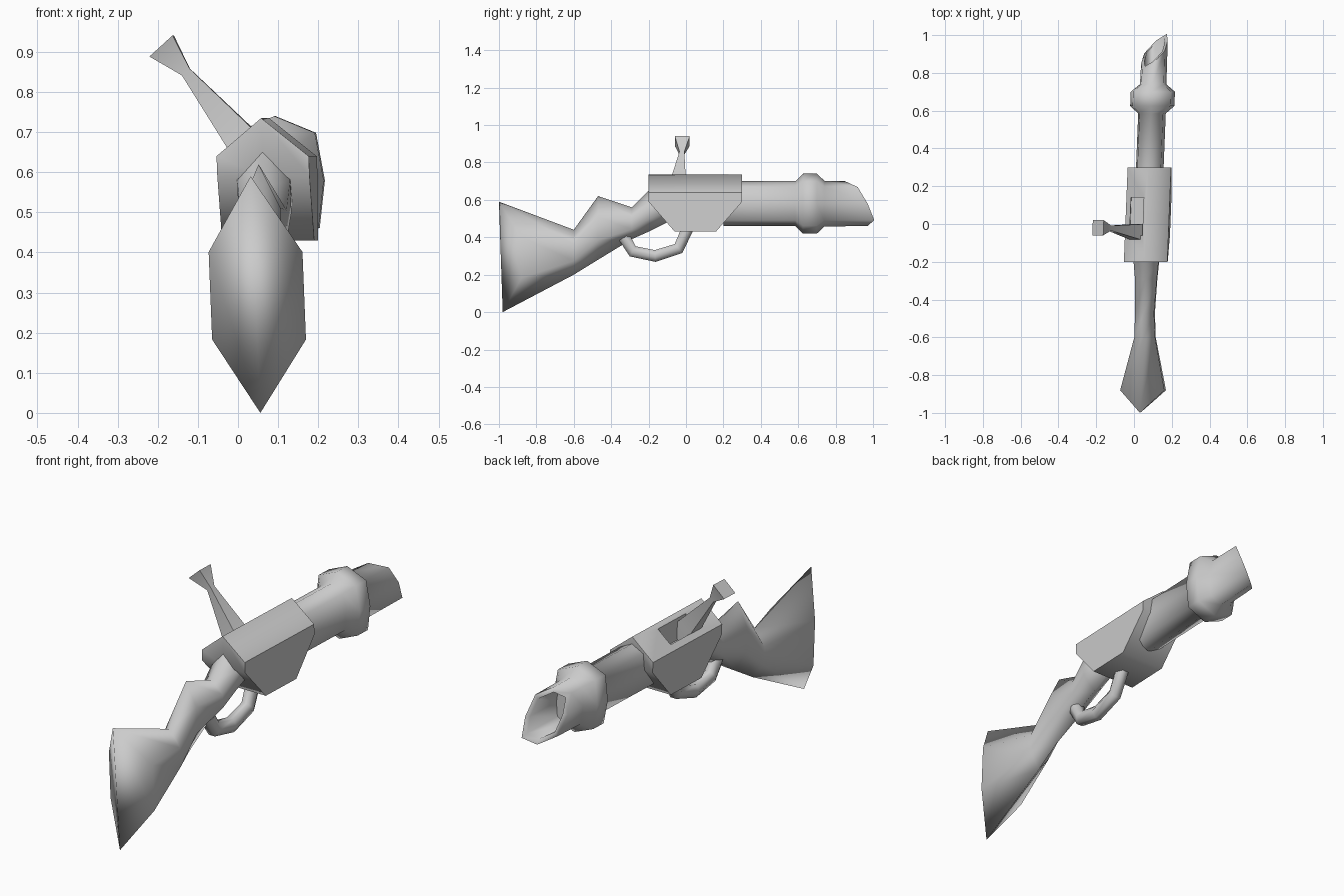
import bpy
import bmesh
from math import radians
from mathutils import Vector

cube = bpy.data.objects.get("Cube")
if cube:
    bpy.data.objects.remove(cube)

grey = bpy.data.materials.new("light grey")
grey.use_nodes = True
grey.diffuse_color = (0.6, 0.6, 0.6, 1)
grey.node_tree.nodes["Principled BSDF"].inputs["Base Color"].default_value = (0.6, 0.6, 0.6, 1)


def loft(name, rings, angle, split_start=False):
    """Skin a run of equal rings and close both ends."""
    bm = bmesh.new()
    loops = [[bm.verts.new(p) for p in ring] for ring in rings]
    n = len(loops[0])
    for a, b in zip(loops, loops[1:]):
        for i in range(n):
            j = (i + 1) % n
            bm.faces.new((a[i], a[j], b[j], b[i]))
    first = loops[0]
    if split_start:                       # end folded along a centre ridge
        half = n // 2
        bm.faces.new(first[:half + 1])
        bm.faces.new(first[half:] + first[:1])
    else:
        bm.faces.new(first)
    bm.faces.new(loops[-1])
    bmesh.ops.recalc_face_normals(bm, faces=bm.faces)
    mesh = bpy.data.meshes.new(name)
    bm.to_mesh(mesh)
    bm.free()
    mesh.materials.append(grey)
    obj = bpy.data.objects.new(name, mesh)
    bpy.context.collection.objects.link(obj)
    bpy.ops.object.select_all(action='DESELECT')
    obj.select_set(True)
    bpy.context.view_layer.objects.active = obj
    bpy.ops.object.shade_smooth_by_angle(angle=radians(angle))
    return obj


# Stock: six-sided sections with a ridge above and below
def stock_ring(y, half, top, bottom, side_y=None, low_y=None):
    side_y = y if side_y is None else side_y
    low_y = y if low_y is None else low_y
    upper = bottom + 0.68 * (top - bottom)
    lower = bottom + 0.31 * (top - bottom)
    return [(0, y, top), (half, side_y, upper), (half, side_y, lower),
            (0, low_y, bottom), (-half, side_y, lower), (-half, side_y, upper)]


stock = loft("stock", [
    stock_ring(-1, 0.117, 0.59, 0.0, -0.88, -0.98),
    stock_ring(-0.6, 0.055, 0.44, 0.2),
    stock_ring(-0.47, 0.05, 0.62, 0.28),
    stock_ring(-0.29, 0.058, 0.56, 0.39),
    stock_ring(-0.2, 0.066, 0.65, 0.43),
    stock_ring(-0.08, 0.067, 0.68, 0.49)], 110, split_start=True)


# Receiver: side outline carried across the width, raised at the middle
def receiver_ring(x, top):
    return [(x, -0.2, top), (x, -0.2, 0.59), (x, -0.06, 0.43),
            (x, 0.16, 0.43), (x, 0.3, 0.59), (x, 0.3, top)]


receiver = loft("receiver", [receiver_ring(-0.115, 0.64), receiver_ring(0, 0.735),
                             receiver_ring(0.115, 0.64)], 85)
for face in receiver.data.polygons:
    if abs(face.normal.x) > 0.9:
        face.use_smooth = False

# Loading port cut into the roof of the receiver
bpy.ops.mesh.primitive_cube_add(size=1, location=(-0.055, 0.04, 0.7))
cutter = bpy.context.object
cutter.name = "port_cutter"
cutter.scale = (0.07, 0.2, 0.18)
cutter.hide_render = True
cutter.data.materials.append(grey)
cut = receiver.modifiers.new("port", 'BOOLEAN')
cut.object = cutter
cut.solver = 'EXACT'
bpy.context.view_layer.objects.active = receiver
bpy.ops.object.modifier_apply(modifier="port")
bpy.data.objects.remove(cutter)

# Barrel: flattened eight-sided tube with a collar and a slanted open muzzle
SIDES = [(0, 1), (0.85, 0.74), (1, 0), (0.85, -0.74),
         (0, -1), (-0.85, -0.74), (-1, 0), (-0.85, 0.74)]


def barrel_ring(y, half, tall, slant=0):
    return [(u * half, y + slant * (0.9 * u * half - 0.5 * v * tall), 0.58 + v * tall)
            for u, v in SIDES]


barrel = loft("barrel", [
    barrel_ring(0.2, 0.073, 0.12),
    barrel_ring(0.585, 0.073, 0.12),
    barrel_ring(0.625, 0.117, 0.16),
    barrel_ring(0.7, 0.117, 0.16),
    barrel_ring(0.74, 0.07, 0.122),
    barrel_ring(0.91, 0.068, 0.12, 1),
    barrel_ring(0.91, 0.052, 0.096, 1),
    barrel_ring(0.77, 0.05, 0.092)], 60)

# Bolt handle: square bar, waisted below its flared knob
bolt = []
for x, y, z, half in [(-0.01, -0.045, 0.625, 0.042), (-0.057, -0.042, 0.68, 0.041),
                      (-0.19, -0.022, 0.85, 0.013), (-0.248, -0.02, 0.915, 0.04)]:
    across = Vector((0.75, 0, 0.66)) * half
    along = Vector((0, half, 0))
    centre = Vector((x, y, z))
    bolt.append([centre + across + along, centre + across - along,
                 centre - across - along, centre - across + along])
bolt_handle = loft("bolt_handle", bolt, 30)

# Trigger guard: six-sided tube along a bent path
path = [Vector((0, y, z)) for y, z in
        [(-0.33, 0.4), (-0.285, 0.325), (-0.165, 0.3), (-0.04, 0.34), (0.01, 0.45)]]
guard = []
for i, p in enumerate(path):
    way = (path[min(i + 1, len(path) - 1)] - path[max(i - 1, 0)]).normalized()
    normal = Vector((0, -way.z, way.y))
    guard.append([p + Vector((0.033 * c, 0, 0)) + normal * 0.035 * s for c, s in
                  [(1, 0), (0.5, 0.9), (-0.5, 0.9), (-1, 0), (-0.5, -0.9), (0.5, -0.9)]])
trigger_guard = loft("trigger_guard", guard, 65)

# The whole piece leans and turns slightly to one side
for obj in (stock, receiver, barrel, bolt_handle, trigger_guard):
    for v in obj.data.vertices:
        v.co.x += 0.075 + 0.04 * v.co.y - 0.04 * (v.co.z - 0.5)
